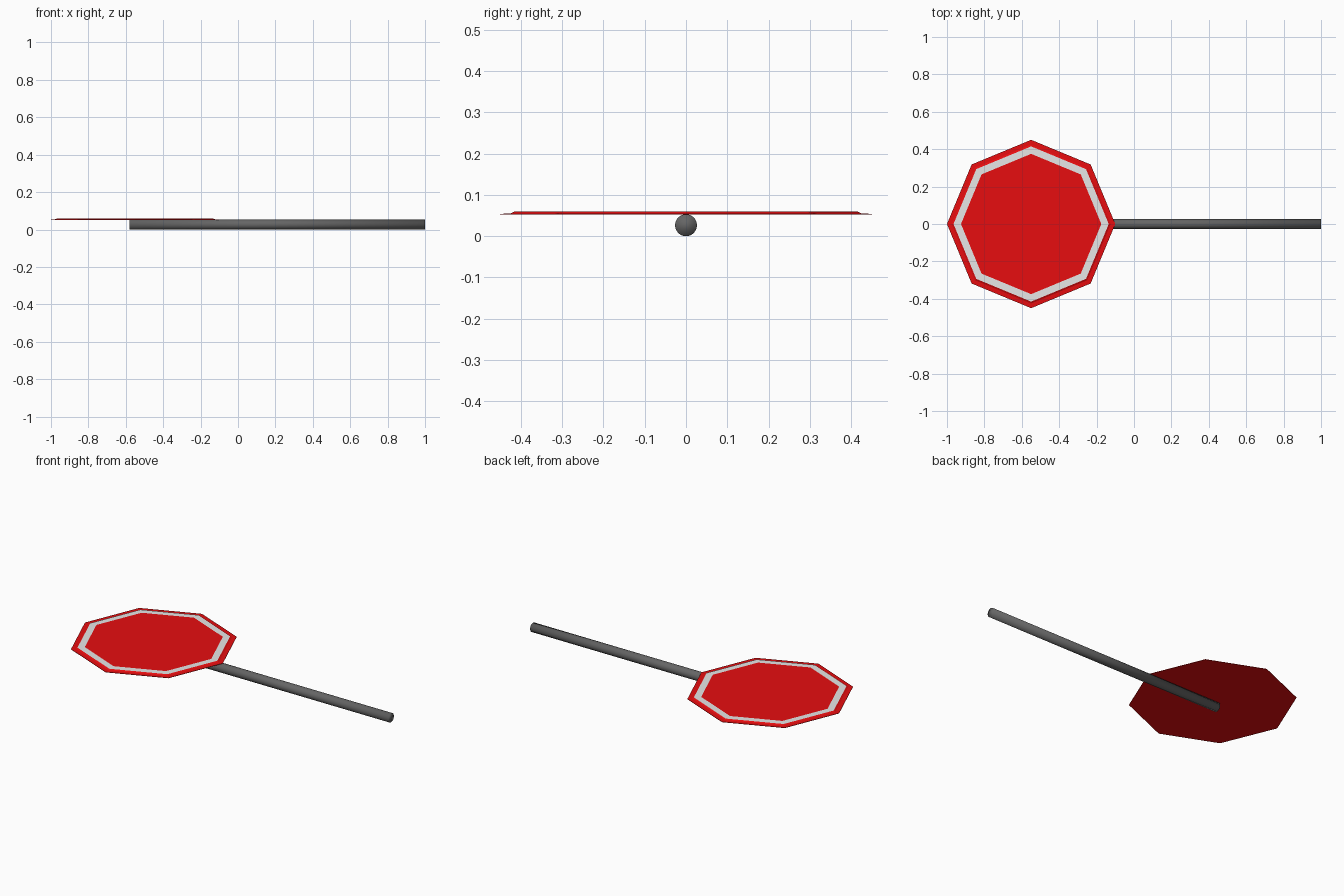
import bpy, bmesh, math
from mathutils import Vector

cube = bpy.data.objects.get("Cube")
if cube:
    bpy.data.objects.remove(cube, do_unlink=True)


def material(name, rgb):
    mat = bpy.data.materials.new(name)
    mat.use_nodes = True
    mat.diffuse_color = (*rgb, 1)
    mat.node_tree.nodes["Principled BSDF"].inputs["Base Color"].default_value = (*rgb, 1)
    return mat


RED = material("sign red", (0.8, 0.004, 0.005))
WHITE = material("border white", (0.8, 0.8, 0.8))
GREY = material("pole grey", (0.13, 0.13, 0.13))

CENTRE = Vector((-0.55, 0, 0))
POLE_RADIUS = 0.0265


def octagon_ring(bm, radius, z):
    angles = [math.tau * i / 8 for i in range(8)]
    return [bm.verts.new(CENTRE + Vector((radius * math.cos(a), radius * math.sin(a), z)))
            for a in angles]


def bridge(bm, lower, upper, slot):
    for i in range(8):
        j = (i + 1) % 8
        face = bm.faces.new((lower[i], lower[j], upper[j], upper[i]))
        face.material_index = slot


# Sign plate: flat rim, raised panel with a white border and a red centre
bm = bmesh.new()
profile = [(0.45, 0.052), (0.45, 0.054), (0.425, 0.055), (0.415, 0.06), (0.375, 0.06)]
rings = [octagon_ring(bm, r, z) for r, z in profile]
for k in range(len(rings) - 1):
    bridge(bm, rings[k], rings[k + 1], 1 if k == 3 else 0)
bm.faces.new(rings[-1])
bm.faces.new(rings[0][::-1])
bmesh.ops.recalc_face_normals(bm, faces=bm.faces)
mesh = bpy.data.meshes.new("sign_plate")
bm.to_mesh(mesh)
bm.free()
mesh.materials.append(RED)
mesh.materials.append(WHITE)
bpy.context.collection.objects.link(bpy.data.objects.new("sign_plate", mesh))

# Round pole lying along x beneath the plate
start, end = -0.58, 1.0
bpy.ops.mesh.primitive_cylinder_add(
    vertices=32, radius=POLE_RADIUS, depth=end - start,
    location=((start + end) / 2, 0, POLE_RADIUS), rotation=(0, math.pi / 2, 0))
pole = bpy.context.object
pole.name = "pole"
pole.data.materials.append(GREY)
bpy.ops.object.shade_smooth()
